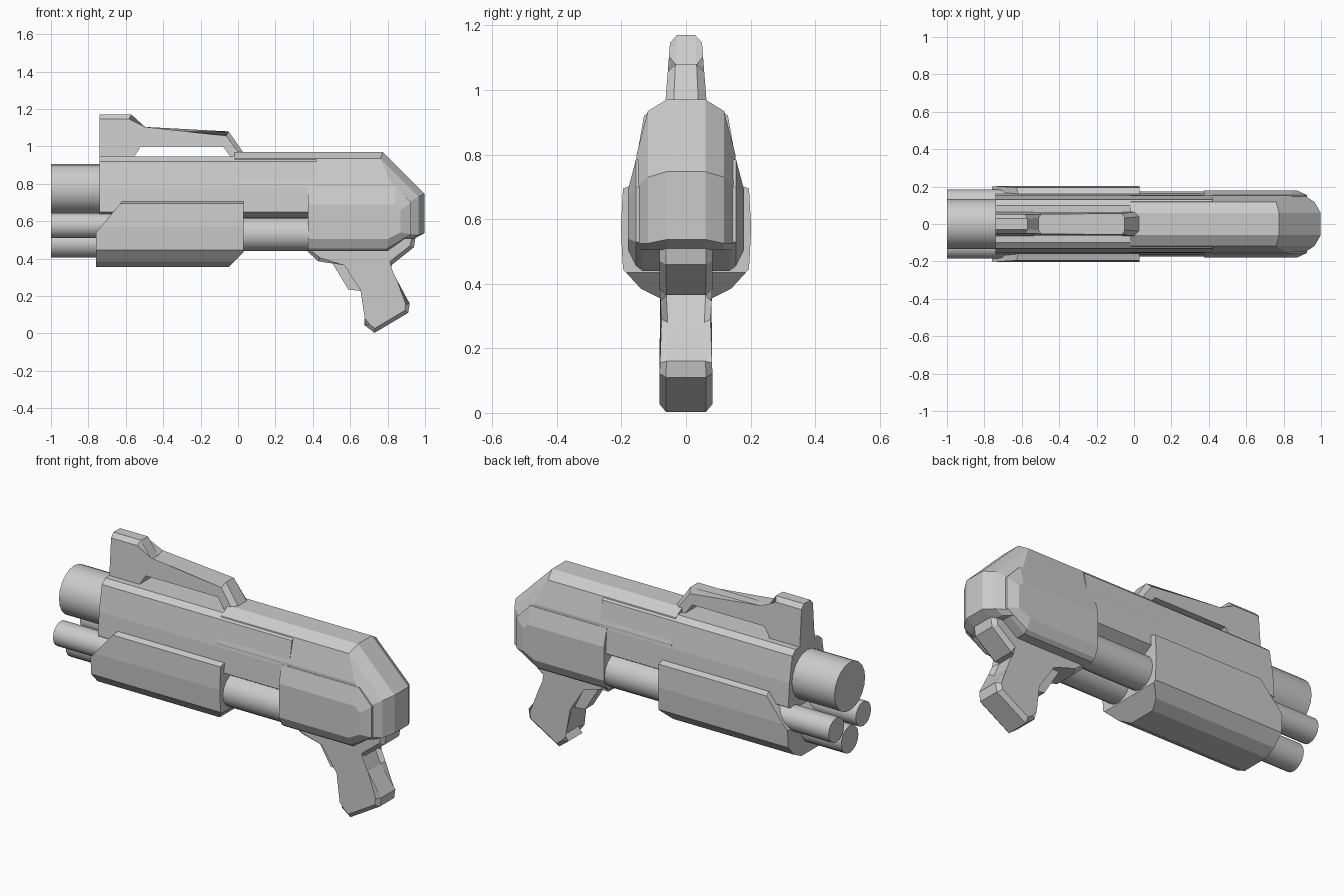
import bpy, bmesh
from mathutils import Vector, Matrix

if "Cube" in bpy.data.objects:
    bpy.data.objects.remove(bpy.data.objects["Cube"])


def finish(name, bm, smooth=None):
    bmesh.ops.recalc_face_normals(bm, faces=bm.faces)
    me = bpy.data.meshes.new(name)
    bm.to_mesh(me)
    bm.free()
    ob = bpy.data.objects.new(name, me)
    bpy.context.collection.objects.link(ob)
    if smooth:
        bpy.ops.object.select_all(action='DESELECT')
        ob.select_set(True)
        bpy.context.view_layer.objects.active = ob
        bpy.ops.object.shade_smooth_by_angle(angle=smooth)
    return ob


def loft(rings):
    """Join equal-length rings of points and cap both ends."""
    bm = bmesh.new()
    vs = [[bm.verts.new(p) for p in r] for r in rings]
    n = len(vs[0])
    for a, b in zip(vs, vs[1:]):
        for i in range(n):
            j = (i + 1) % n
            bm.faces.new((a[i], a[j], b[j], b[i]))
    bm.faces.new(vs[0])
    bm.faces.new(vs[-1])
    return bm


def layers(name, layer_list):
    """Side profiles (x, z) at growing half widths, mirrored across y."""
    both = [(-y, p) for y, p in reversed(layer_list)] + layer_list
    return finish(name, loft([[(x, y, z) for x, z in p] for y, p in both]))


def plate(name, prof, w, bevel=0, edges=(), width=None):
    """Side profile of half width w with chosen rim edges bevelled."""
    bm = loft([[(x, y, z) for x, z in prof] for y in (-w, w)])
    if bevel:
        bm.verts.ensure_lookup_table()
        n = len(prof)
        picked = [bm.edges.get((bm.verts[o + i], bm.verts[o + (i + 1) % n]))
                  for o in (0, n) for i in edges]
        bmesh.ops.bevel(bm, geom=picked, offset=bevel, segments=1,
                        affect='EDGES', profile=0.5)
    if width:
        for v in bm.verts:
            v.co.y *= width(v.co.z)
    return finish(name, bm)


def extrude_x(half, x0, x1):
    """Half cross-section (y, z), mirrored and swept along x."""
    sec = half + [(-y, z) for y, z in reversed(half)]
    return loft([[(x, y, z) for y, z in sec] for x in (x0, x1)])


def tube(name, x0, x1, y, z, r, sides=16):
    bm = bmesh.new()
    bmesh.ops.create_cone(bm, cap_ends=True, segments=sides, radius1=r, radius2=r,
                          depth=x1 - x0,
                          matrix=Matrix.Translation(((x0 + x1) / 2, y, z))
                          @ Matrix.Rotation(1.5707963, 4, 'Y'))
    return finish(name, bm, 0.7)


# Barrels and exposed tubes
tube("main_barrel", -1, -0.6, 0, 0.773, 0.133, 20)
tube("lower_barrel", -1, -0.6, 0, 0.482, 0.075)
for side, s in (("left", 1), ("right", -1)):
    tube(side + "_barrel", -1, -0.6, s * 0.118, 0.577, 0.067)
    tube(side + "_slide_tube", -0.1, 0.45, s * 0.085, 0.53, 0.09)

# Front receiver body
finish("receiver_body", extrude_x([(0.10, 0.945), (0.13, 0.92), (0.155, 0.78),
                                   (0.165, 0.65), (0.115, 0.62)], -0.74, 0.42))

# Pump shroud with sloped front and rear corners
bm = extrude_x([(0.165, 0.705), (0.195, 0.695), (0.202, 0.57), (0.195, 0.445),
                (0.14, 0.385), (0.08, 0.355)], -0.76, 0.03)
for co, no in (((-0.76, 0, 0.54), (-0.165, 0, 0.14)), ((0.03, 0, 0.435), (1, 0, -1))):
    bmesh.ops.bisect_plane(bm, geom=bm.verts[:] + bm.edges[:] + bm.faces[:],
                           plane_co=Vector(co), plane_no=Vector(no).normalized(),
                           clear_outer=True)
    bmesh.ops.holes_fill(bm, edges=[e for e in bm.edges if e.is_boundary], sides=0)
finish("pump_shroud", bm)

# Rear receiver cover, stepping outward from the centre
layers("rear_cover", [
    (0.06, [(-0.02, 0.97), (0.775, 0.97), (0.998, 0.747), (0.998, 0.537),
            (0.94, 0.505), (0.4, 0.505), (0.4, 0.79), (-0.02, 0.79)]),
    (0.118, [(-0.02, 0.935), (0.76, 0.935), (0.965, 0.73), (0.965, 0.525),
             (0.92, 0.505), (0.4, 0.505), (0.4, 0.79), (-0.02, 0.79)]),
    (0.153, [(-0.02, 0.80), (0.82, 0.80), (0.91, 0.70), (0.91, 0.525),
             (0.88, 0.505), (0.4, 0.505), (0.4, 0.79), (-0.02, 0.79)])])

# Rear cheek panels
layers("cheek_panels", [
    (0.135, [(0.375, 0.785), (0.845, 0.785), (0.925, 0.70), (0.925, 0.53),
             (0.80, 0.44), (0.375, 0.44)]),
    (0.155, [(0.375, 0.785), (0.845, 0.785), (0.925, 0.70), (0.925, 0.53),
             (0.80, 0.455), (0.375, 0.455)]),
    (0.18, [(0.375, 0.69), (0.84, 0.69), (0.87, 0.66), (0.87, 0.54),
            (0.80, 0.505), (0.375, 0.505)])])

# Carry handle with raised front sight, narrowing upward
plate("carry_handle", [(-0.74, 0.93), (-0.74, 1.17), (-0.57, 1.17), (-0.51, 1.08),
                       (-0.05, 1.08), (0.04, 0.95), (0.03, 0.93), (-0.03, 0.93),
                       (-0.08, 1.0), (-0.52, 1.0), (-0.565, 0.93)],
      0.06, 0.024, range(1, 5), lambda z: 1.08 - 1.3 * (z - 0.95))

# Grip with flared base and rear tang
plate("grip", [(0.37, 0.46), (0.37, 0.44), (0.43, 0.385), (0.58, 0.385), (0.655, 0.23),
               (0.70, 0.075), (0.675, 0.045), (0.73, 0.003), (0.91, 0.11),
               (0.918, 0.16), (0.83, 0.28), (0.79, 0.365), (0.82, 0.365), (0.94, 0.46),
               (0.95, 0.52), (0.6, 0.52)],
      0.082, 0.02, range(1, 14),
      lambda z: 0.9 + 0.1 * min(1, abs(z - 0.26) / 0.13))

# Trigger
plate("trigger", [(0.49, 0.40), (0.59, 0.235), (0.67, 0.225), (0.64, 0.40)], 0.035)
